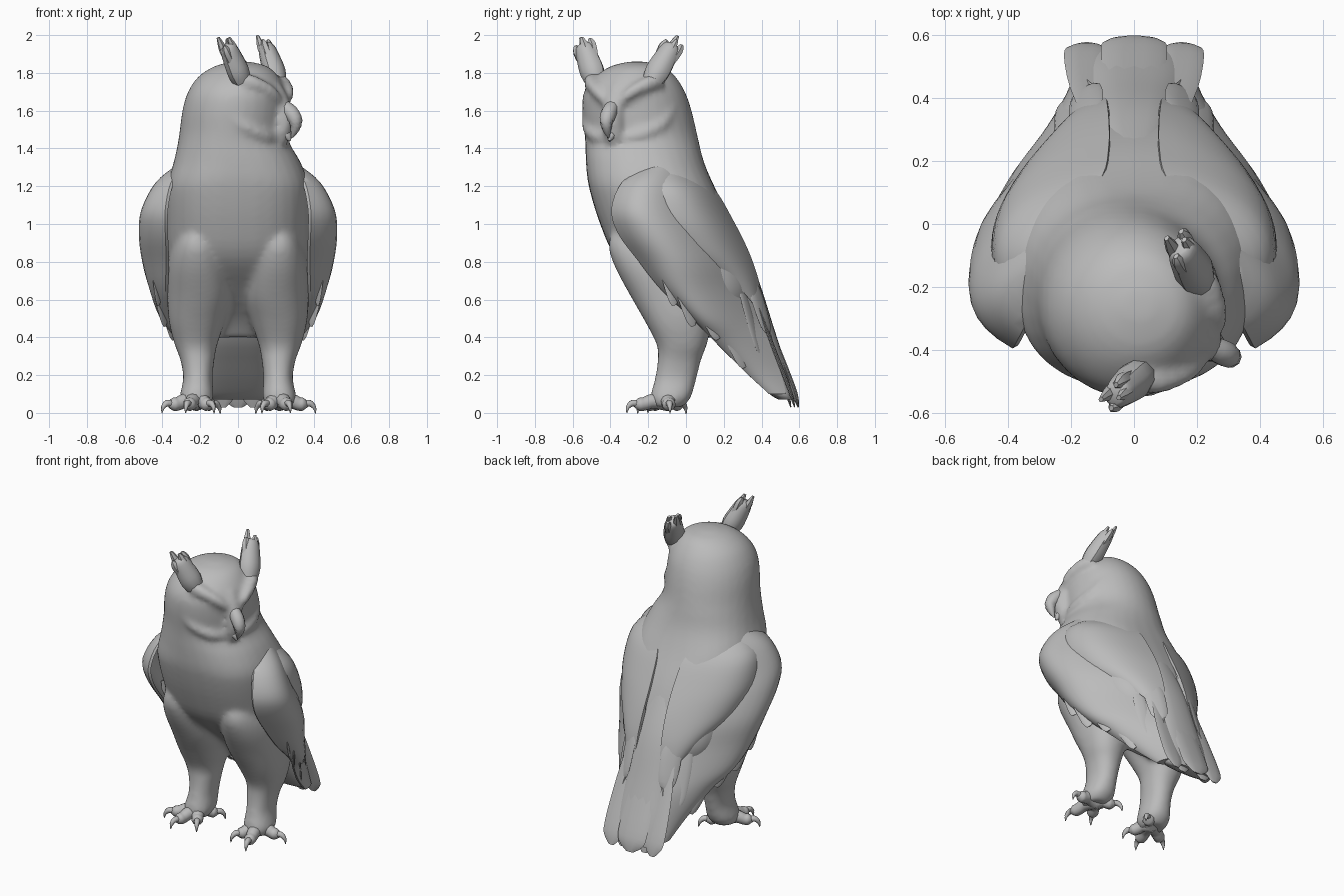
import bpy, bmesh, math
from mathutils import Vector, Matrix

grey = bpy.data.materials.new("plumage_grey")
grey.diffuse_color = (0.5, 0.5, 0.5, 1)


def spline(rows, n):
    """Catmull-Rom interpolation through rows of numbers."""
    out = []
    for i in range(len(rows) - 1):
        p = [rows[max(0, min(len(rows) - 1, i + k))] for k in (-1, 0, 1, 2)]
        for s in range(n):
            t = s / n
            out.append([0.5 * (2 * b + (c - a) * t + (2 * a - 5 * b + 4 * c - d) * t * t
                               + (3 * b - a - 3 * c + d) * t ** 3) for a, b, c, d in zip(*p)])
    return out + [list(rows[-1])]


def add_loft(bm, rings):
    """Skin closed rings of points and cap both ends."""
    vs = [[bm.verts.new(p) for p in r] for r in rings]
    n = len(vs[0])
    faces = [bm.faces.new((a[i], a[(i + 1) % n], b[(i + 1) % n], b[i]))
             for a, b in zip(vs, vs[1:]) for i in range(n)]
    faces += [bm.faces.new(vs[0][::-1]), bm.faces.new(vs[-1])]
    bmesh.ops.recalc_face_normals(bm, faces=faces)


def oval_rings(rows, steps=4, n=32, boxy=0.0):
    """Level ovals from rows of z, x min, x max, y min, y max; boxier low down."""
    rings = []
    for z, x0, x1, y0, y1 in spline(rows, steps):
        e = 1 - boxy * max(0, min(1, (1.5 - z) / 0.3))
        ring = []
        for i in range(n):
            c, s = math.cos(2 * math.pi * i / n), math.sin(2 * math.pi * i / n)
            ring.append(((x0 + x1) / 2 + (x1 - x0) / 2 * math.copysign(abs(c) ** e, c),
                         (y0 + y1) / 2 + (y1 - y0) / 2 * math.copysign(abs(s) ** e, s), z))
        rings.append(ring)
    return rings


def tube_rings(rows, flat=(0, 0, 0), thin=1.0, steps=3, n=10):
    """Round or flattened tube along rows of x, y, z, radius."""
    rows = spline(rows, steps)
    rings = []
    for i, r in enumerate(rows):
        d = (Vector(rows[min(i + 1, len(rows) - 1)][:3]) - Vector(rows[max(i - 1, 0)][:3])).normalized()
        side = Vector(flat) if any(flat) else Vector((0.31, 0.2, 0.93))
        u = (side - d * side.dot(d)).normalized()
        v = d.cross(u)
        rad = max(r[3], 0.002)
        rings.append([Vector(r[:3]) + rad * (v * math.cos(a) + u * thin * math.sin(a))
                      for a in (2 * math.pi * k / n for k in range(n))])
    return rings


def finish(name, bm, angle=40):
    me = bpy.data.meshes.new(name)
    bm.to_mesh(me)
    bm.free()
    ob = bpy.data.objects.new(name, me)
    bpy.context.collection.objects.link(ob)
    me.materials.append(grey)
    bpy.ops.object.select_all(action='DESELECT')
    ob.select_set(True)
    bpy.context.view_layer.objects.active = ob
    bpy.ops.object.shade_smooth_by_angle(angle=math.radians(angle))
    return ob


def mirrored(rings, s):
    return [[(s * p[0], p[1], p[2]) for p in r] for r in rings]


def make(name, lofts, sides=(0,), angle=40):
    for s in sides:
        bm = bmesh.new()
        for rings in lofts:
            add_loft(bm, mirrored(rings, s or 1))
        finish(name + ("", "_right", "_left")[s], bm, angle)


# Head turned towards the right: a = across face, o = out of face
turn = math.radians(-27)
out = Vector((math.cos(turn), math.sin(turn), 0))
across = Vector((-out.y, out.x, 0))


def face(a, o, z):
    return Vector((-0.01, -0.26, z)) + across * a + out * o


def face_row(a, o, z, r):
    return (*face(a, o, z), r)


# Torso, head, thighs and shanks fused into one skin
bm = bmesh.new()
add_loft(bm, oval_rings([
    (0.40, -0.15, 0.15, 0.04, 0.25), (0.50, -0.24, 0.24, -0.04, 0.32), (0.65, -0.33, 0.33, -0.20, 0.36),
    (0.82, -0.37, 0.37, -0.37, 0.32), (1.00, -0.38, 0.38, -0.455, 0.25), (1.20, -0.375, 0.375, -0.515, 0.15),
    (1.33, -0.34, 0.33, -0.53, 0.095), (1.45, -0.315, 0.265, -0.535, 0.065), (1.60, -0.295, 0.26, -0.55, 0.03),
    (1.70, -0.265, 0.255, -0.54, -0.005), (1.78, -0.21, 0.215, -0.48, -0.055), (1.835, -0.125, 0.155, -0.40, -0.12),
    (1.86, -0.03, 0.06, -0.30, -0.22)], boxy=0.2))
for s in (1, -1):
    add_loft(bm, mirrored(oval_rings([
        (0.03, 0.16, 0.29, -0.17, -0.02), (0.08, 0.13, 0.31, -0.19, 0.025), (0.18, 0.135, 0.29, -0.165, 0.055),
        (0.28, 0.125, 0.305, -0.15, 0.08), (0.36, 0.11, 0.335, -0.155, 0.11), (0.48, 0.07, 0.365, -0.215, 0.14),
        (0.62, 0.03, 0.375, -0.295, 0.18), (0.78, 0.05, 0.37, -0.38, 0.15), (0.90, 0.09, 0.34, -0.41, 0.10),
        (1.02, 0.14, 0.28, -0.36, 0.0)], boxy=0.1), s))
    # slanting brows and cheek rims around the face disc
    add_loft(bm, tube_rings([face_row(0.02 * s, 0.275, 1.62, 0.02), face_row(0.09 * s, 0.265, 1.69, 0.032),
                             face_row(0.17 * s, 0.19, 1.745, 0.042), face_row(0.20 * s, 0.12, 1.76, 0.045)]))
    add_loft(bm, tube_rings([face_row(0.02 * s, 0.25, 1.455, 0.03), face_row(0.13 * s, 0.225, 1.47, 0.036),
                             face_row(0.22 * s, 0.14, 1.53, 0.036), face_row(0.25 * s, 0.06, 1.63, 0.02)]))
add_loft(bm, tube_rings([face_row(0, 0.22, 1.72, 0.05), face_row(0, 0.275, 1.60, 0.055),
                         face_row(0, 0.27, 1.50, 0.06), face_row(0, 0.22, 1.42, 0.06)]))
body = finish("body", bm, 60)
mod = body.modifiers.new("fuse", 'REMESH')
mod.mode, mod.voxel_size, mod.use_smooth_shade = 'VOXEL', 0.016, True
mod = body.modifiers.new("soften", 'SMOOTH')
mod.factor, mod.iterations = 0.5, 9

# Beak, upper hook and lower bill
make("beak", [tube_rings([face_row(0, 0.27, 1.63, 0.035), face_row(0, 0.325, 1.59, 0.042),
                          face_row(0, 0.355, 1.54, 0.036), face_row(0, 0.345, 1.49, 0.02),
                          face_row(0, 0.33, 1.455, 0.003)]),
              tube_rings([face_row(0, 0.25, 1.49, 0.04), face_row(0, 0.30, 1.47, 0.028),
                          face_row(0, 0.32, 1.44, 0.006)])])
# Half-closed eyes sunk beneath the brows
for s, side in ((1, "right"), (-1, "left")):
    bm = bmesh.new()
    bmesh.ops.create_uvsphere(bm, u_segments=16, v_segments=10, radius=0.04,
                              matrix=Matrix.Translation(face(0.10 * s, 0.207, 1.625)))
    finish("eye_" + side, bm)

# Ear tufts: a broad blunt leaf with ragged feather ends
for name, base, tip in (("ear_tuft_near", (0.03, -0.475, 1.74), (-0.06, -0.545, 1.95)),
                        ("ear_tuft_far", (0.215, -0.19, 1.74), (0.145, -0.07, 1.95))):
    b, t = Vector(base), Vector(tip)
    w = (t - b).normalized().cross(out).normalized()
    lofts = [tube_rings([(*b, 0.05), (*b.lerp(t, 0.3), 0.068), (*b.lerp(t, 0.65), 0.062),
                         (*b.lerp(t, 0.92), 0.05), (*t, 0.03)], out, 0.85)]
    for k, o, e in ((-0.04, 0.01, 1.05), (-0.012, -0.025, 1.2), (0.015, 0.02, 1.14), (0.042, -0.01, 1.06)):
        shift = w * k + out * o
        lofts.append(tube_rings([(*(b.lerp(t, 0.55) + shift * 0.7), 0.028), (*(b.lerp(t, 0.9) + shift), 0.027),
                                 (*(b.lerp(t, e) + shift), 0.01)], out, 0.8, n=6))
    make(name, lofts)


def wing_rings(rows, thick, n=14, steps=4):
    """Level crescents: z, front x y, widest x y, rear x y."""
    rings = []
    for z, fx, fy, mx, my, bx, by in spline(rows, steps):
        f, m, b = Vector((fx, fy, z)), Vector((mx, my, z)), Vector((bx, by, z))
        c = 2 * m - (f + b) / 2
        ts = [i / n for i in range(n + 1)]
        outer = [f * (1 - t) ** 2 + c * 2 * t * (1 - t) + b * t * t for t in ts]
        mid = Vector((0.05, my - 0.05, z))
        inner = [p + (mid - p).normalized() * thick * (0.35 + 0.65 * math.sin(math.pi * t))
                 for p, t in zip(outer, ts)]
        rings.append(outer + inner[::-1])
    return rings


# Folded wings, wrapping flank and lower back
make("wing", [wing_rings([
    (1.31, 0.29, -0.22, 0.325, -0.13, 0.23, -0.01), (1.22, 0.355, -0.34, 0.42, -0.15, 0.15, 0.11),
    (1.08, 0.385, -0.395, 0.49, -0.15, 0.10, 0.20), (0.95, 0.385, -0.36, 0.505, -0.09, 0.09, 0.27),
    (0.80, 0.38, -0.25, 0.485, 0.0, 0.08, 0.34), (0.65, 0.385, -0.13, 0.44, 0.07, 0.08, 0.39),
    (0.50, 0.375, 0.03, 0.38, 0.17, 0.11, 0.43), (0.38, 0.31, 0.15, 0.30, 0.27, 0.15, 0.46),
    (0.22, 0.23, 0.31, 0.225, 0.39, 0.16, 0.50), (0.10, 0.19, 0.44, 0.19, 0.48, 0.17, 0.53)], 0.05)],
     (1, -1))

# Scapular feathers lying over the back of each wing
make("scapular", [wing_rings([
    (1.28, 0.30, -0.19, 0.32, -0.08, 0.19, 0.04), (1.18, 0.405, -0.22, 0.39, 0.01, 0.10, 0.155),
    (1.02, 0.45, -0.11, 0.375, 0.115, 0.08, 0.25), (0.86, 0.40, 0.07, 0.305, 0.225, 0.08, 0.33),
    (0.72, 0.29, 0.23, 0.225, 0.32, 0.085, 0.38), (0.62, 0.22, 0.32, 0.175, 0.37, 0.09, 0.40),
    (0.56, 0.18, 0.37, 0.15, 0.39, 0.11, 0.405)], 0.045)], (1, -1))

# Flight feathers: rounded wing tips and the ragged lower wing edge
plumes = []
for a, b, r in (((0.15, 0.335, 0.74), (0.155, 0.435, 0.42), 0.062), ((0.22, 0.28, 0.70), (0.22, 0.39, 0.32), 0.04),
                ((0.455, -0.06, 0.78), (0.385, 0.04, 0.46), 0.04), ((0.45, -0.14, 0.88), (0.42, -0.06, 0.57), 0.035),
                ((0.41, 0.05, 0.66), (0.34, 0.17, 0.39), 0.04), ((0.34, 0.17, 0.55), (0.25, 0.31, 0.24), 0.04)):
    a, b = Vector(a), Vector(b)
    plumes.append(tube_rings([(*a, r * 0.5), (*a.lerp(b, 0.35), r), (*a.lerp(b, 0.85), r * 0.85), (*b, 0.015)],
                             (0.5, 0.8, 0.3) if a.x < 0.3 else (0.9, 0.45, 0.2), 0.2, n=10))
make("flight_feathers", plumes, (1, -1))

# Tail wedge, then one broad middle feather over a pair on each side
make("tail", [oval_rings([(1.05, -0.08, 0.08, 0.0, 0.22), (0.90, -0.12, 0.12, 0.02, 0.295),
                          (0.70, -0.16, 0.16, 0.05, 0.385), (0.45, -0.185, 0.185, 0.10, 0.465),
                          (0.25, -0.185, 0.185, 0.28, 0.53), (0.11, -0.17, 0.17, 0.43, 0.565),
                          (0.07, -0.14, 0.14, 0.49, 0.57)], boxy=0.25)])
quills = []
for x, lift, r in ((0, 0, 0.105), (0.15, 0.02, 0.068), (-0.15, 0.02, 0.068), (0.08, 0.04, 0.07), (-0.08, 0.04, 0.07)):
    quills.append(tube_rings([(x * 0.7, 0.34 - lift, 0.75, r * 0.7), (x * 0.95, 0.455 - lift, 0.42, r * 0.9),
                              (x * 1.03, 0.555 - lift, 0.16, r), (x, 0.582 - lift, 0.08, r * 0.85),
                              (x, 0.595 - lift, 0.03, r * 0.25)], (0, 0.94, 0.34), 0.16))
make("tail_feathers", quills)

# Feet: four knuckled toes each with a hooked claw, outer toe set differently per side
root = Vector((0.22, -0.10, 0.06))
for s, outer_y in ((1, -0.09), (-1, -0.17)):
    toes, claws = [], []
    for x, y in ((0.16, -0.20), (0.26, -0.25), (0.345, outer_y), (0.145, -0.04)):
        t = Vector((x, y, 0.045))
        d = (t - root).normalized()
        toes.append(tube_rings([(*root, 0.05), (*(root.lerp(t, 0.5) + Vector((0, 0, 0.01))), 0.04),
                                (*root.lerp(t, 0.8), 0.036), (*t, 0.034), (*(t + d * 0.025), 0.012)]))
        claws.append(tube_rings([(*t, 0.02), (*(t + d * 0.035 + Vector((0, 0, 0.01))), 0.018),
                                 (*(t + d * 0.06 + Vector((0, 0, -0.01))), 0.011),
                                 (*(t + d * 0.066 + Vector((0, 0, -0.04))), 0.002)], n=8))
    make("toes", toes, (s,), 60)
    make("claws", claws, (s,), 60)
